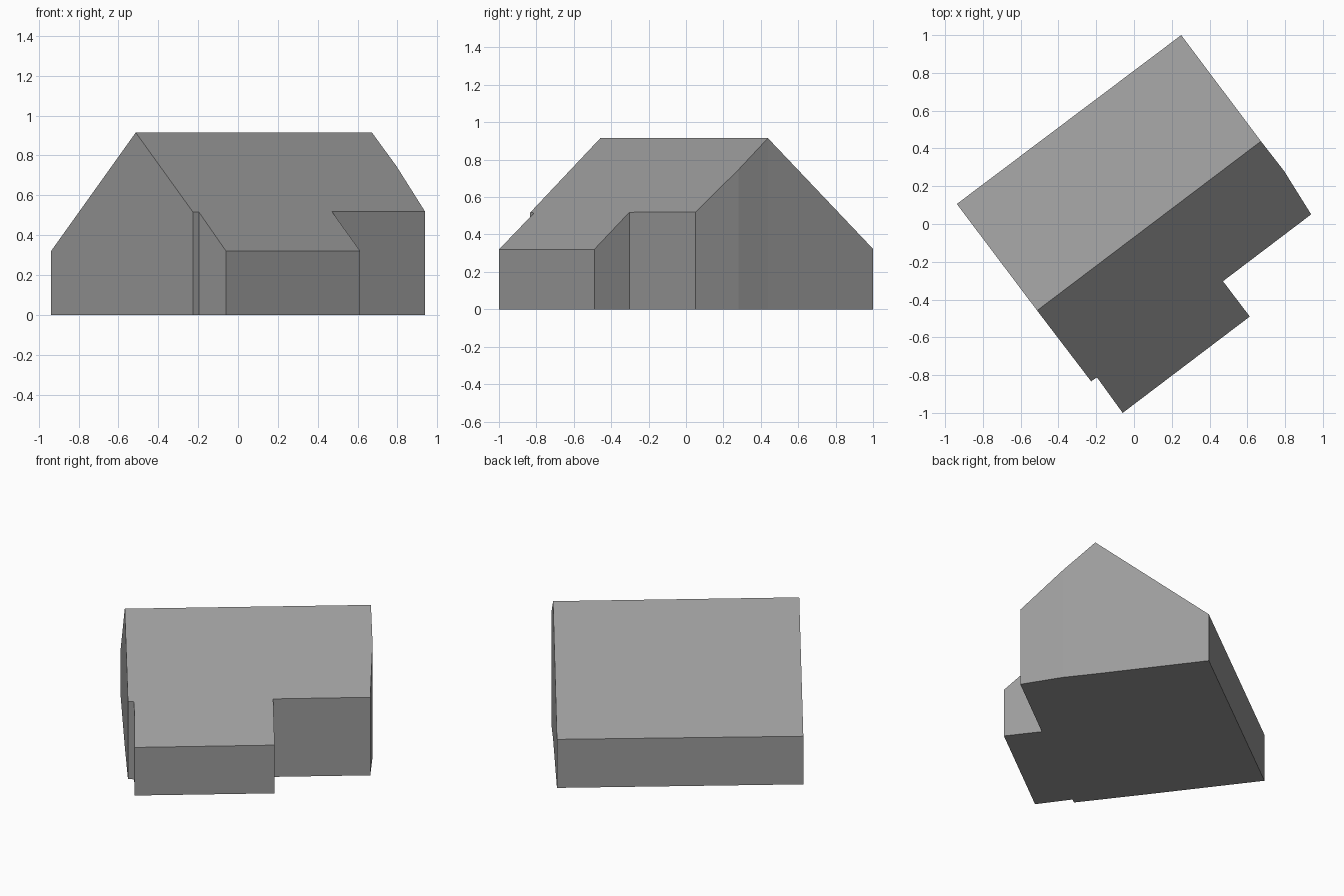
import bpy
import bmesh
from mathutils import Vector

cube = bpy.data.objects.get("Cube")
if cube:
    bpy.data.objects.remove(cube, do_unlink=True)

# Single flat grey for the whole building mass
grey = bpy.data.materials.new("plain grey")
grey.use_nodes = True
colour = (0.33, 0.33, 0.33, 1)
grey.diffuse_color = colour
grey.node_tree.nodes["Principled BSDF"].inputs["Base Color"].default_value = colour

# Counter-clockwise footprint, with the stepped front wall and bent gable
footprint = [
    (0.25, 1.0), (-0.938, 0.106), (-0.513, -0.458), (-0.227, -0.833),
    (-0.196, -0.812), (-0.06, -1.0), (0.613, -0.49), (0.471, -0.303),
    (0.938, 0.051), (0.795, 0.28), (0.672, 0.438),
]
ridge_a = Vector((-0.513, -0.458, 0.915))
ridge_b = Vector((0.672, 0.438, 0.915))
eaves = [Vector((-0.938, 0.106, 0.32)), Vector((-0.06, -1.0, 0.32))]

# Walls: a prism taller than the roof
bm = bmesh.new()
floor = bm.faces.new([bm.verts.new((x, y, 0)) for x, y in footprint])
walls = bmesh.ops.extrude_face_region(bm, geom=[floor], use_keep_orig=True)
top = [v for v in walls["geom"] if isinstance(v, bmesh.types.BMVert)]
bmesh.ops.translate(bm, verts=top, vec=(0, 0, 3))

# Roof: trim the prism with one sloping plane per side and cap each cut
for eave in eaves:
    normal = (ridge_b - ridge_a).cross(eave - ridge_a).normalized()
    if normal.z < 0:
        normal.negate()
    bmesh.ops.bisect_plane(
        bm, geom=bm.verts[:] + bm.edges[:] + bm.faces[:], dist=0.0001,
        plane_co=ridge_a, plane_no=normal, clear_outer=True)
    rim = [e for e in bm.edges if e.is_boundary]
    bmesh.ops.holes_fill(bm, edges=rim, sides=0)

bmesh.ops.recalc_face_normals(bm, faces=bm.faces[:])
mesh = bpy.data.meshes.new("house_body")
bm.to_mesh(mesh)
bm.free()
mesh.materials.append(grey)
house = bpy.data.objects.new("house_body", mesh)
bpy.context.collection.objects.link(house)
